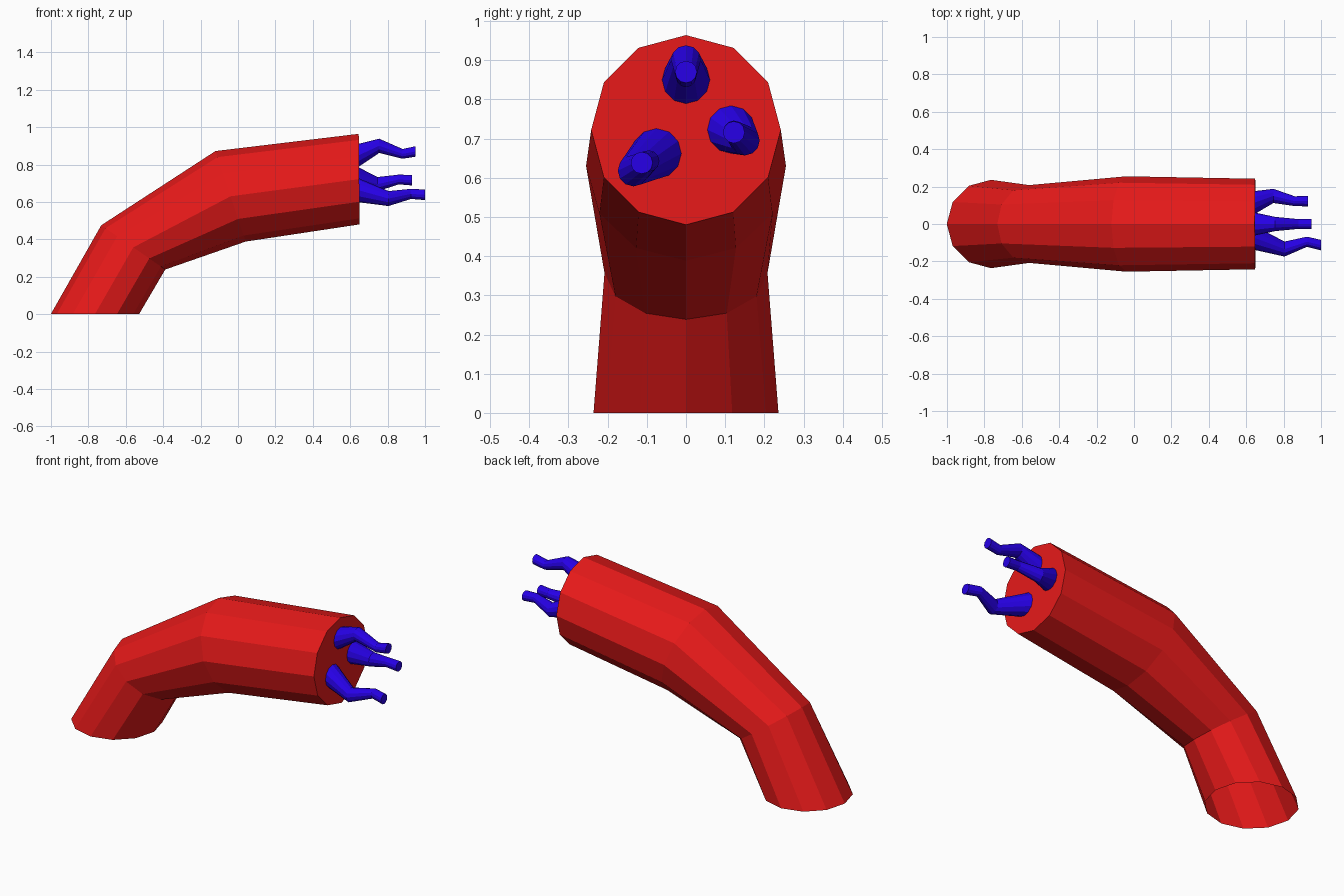
import bpy, bmesh
from math import sin, cos, pi, radians
from mathutils import Vector

if "Cube" in bpy.data.objects:
    bpy.data.objects.remove(bpy.data.objects["Cube"])

SIDES = 12


def material(name, color):
    m = bpy.data.materials.new(name)
    m.diffuse_color = color
    m.use_nodes = True
    m.node_tree.nodes["Principled BSDF"].inputs["Base Color"].default_value = m.diffuse_color
    return m


def tube(name, rings, mat):
    """Loft rings of (x, y, z, radius, pitch); only the far end is capped."""
    bm = bmesh.new()
    loops = []
    for x, y, z, r, pitch in rings:
        p = radians(pitch)
        up, side = Vector((-sin(p), 0, cos(p))), Vector((0, 1, 0))
        loops.append([bm.verts.new(Vector((x, y, z))
                      + r * (cos(a) * up + sin(a) * side))
                      for a in (2 * pi * i / SIDES for i in range(SIDES))])
    for a, b in zip(loops, loops[1:]):
        for i in range(SIDES):
            j = (i + 1) % SIDES
            bm.faces.new((a[i], b[i], b[j], a[j]))
    bm.faces.new(loops[-1])
    bmesh.ops.recalc_face_normals(bm, faces=bm.faces)
    me = bpy.data.meshes.new(name)
    bm.to_mesh(me)
    bm.free()
    me.materials.append(mat)
    ob = bpy.data.objects.new(name, me)
    bpy.context.collection.objects.link(ob)
    return ob


red = material("red", (0.8, 0.01, 0.01, 1))
blue = material("blue", (0.02, 0.0, 0.8, 1))

# Bent trunk, open at the ground
tube("trunk", [(-0.765, 0, 0, 0.236, 90),
               (-0.56, 0, 0.357, 0.208, 55.3),
               (-0.04, 0, 0.63, 0.255, 18.4),
               (0.648, 0, 0.722, 0.242, 0.6)], red)

# Three wavy tendrils growing from the trunk's end face
tendrils = {
    "top_tendril": [(0.647, 0, 0.85, 0.061), (0.755, 0, 0.90, 0.038),
                    (0.88, 0, 0.857, 0.026), (0.95, 0, 0.87, 0.028)],
    "back_tendril": [(0.647, 0.115, 0.723, 0.061), (0.745, 0.15, 0.695, 0.038),
                     (0.86, 0.122, 0.72, 0.026), (0.93, 0.122, 0.716, 0.028)],
    "front_tendril": [(0.647, -0.075, 0.662, 0.064), (0.805, -0.134, 0.618, 0.040),
                      (0.925, -0.095, 0.643, 0.027), (1.0, -0.113, 0.638, 0.028)],
}
for name, rings in tendrils.items():
    tube(name, [(*r, 0) for r in rings], blue)
